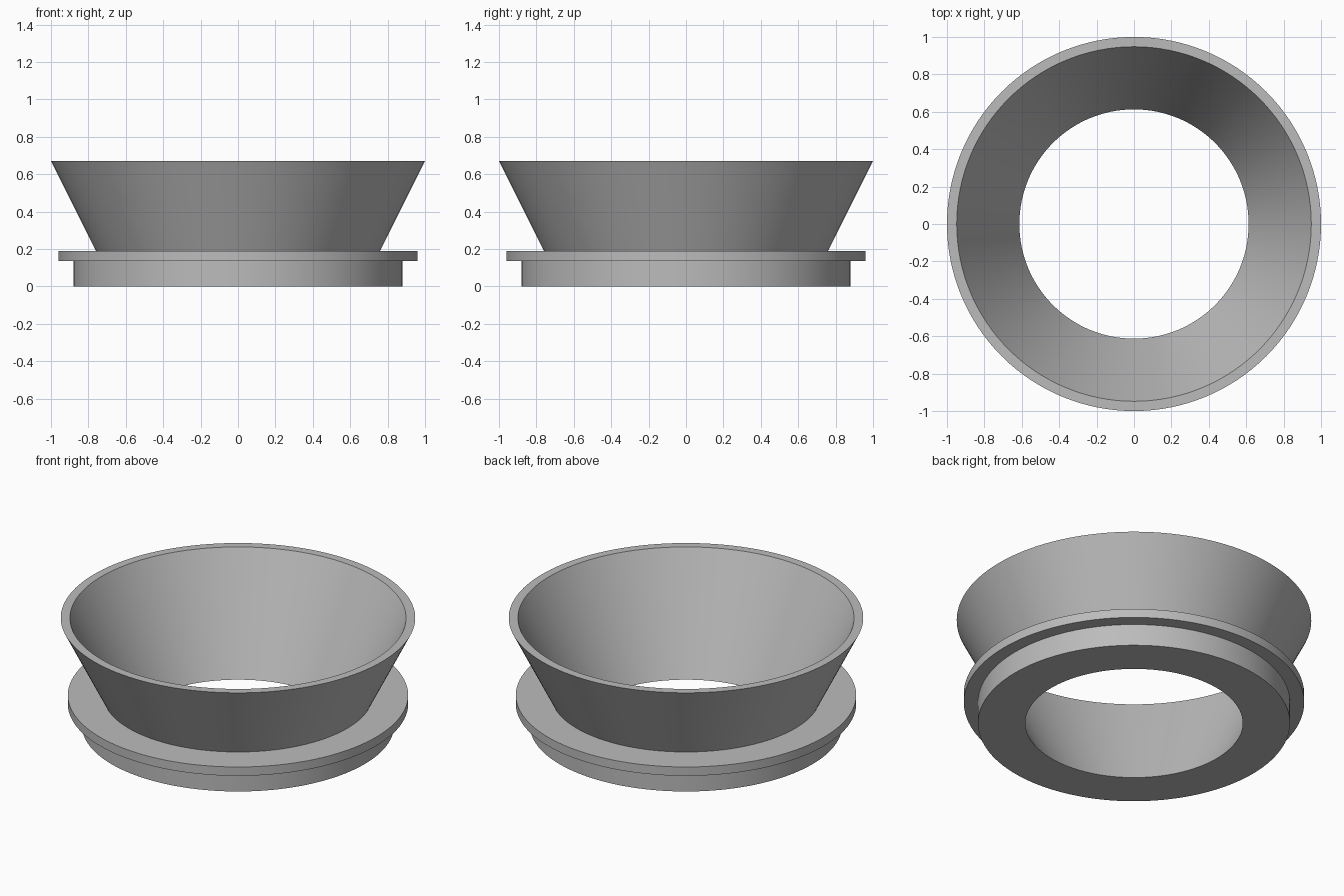
import bpy
import bmesh
import math

cube = bpy.data.objects.get("Cube")
if cube:
    bpy.data.objects.remove(cube, do_unlink=True)

# Plain grey for the whole part
grey = bpy.data.materials.new("grey")
grey.use_nodes = True
colour = (0.5, 0.5, 0.5, 1)
grey.diffuse_color = colour
grey.node_tree.nodes["Principled BSDF"].inputs["Base Color"].default_value = colour


def lathe(name, profile, segments=128):
    """Spin a closed (radius, height) outline around the z axis."""
    bm = bmesh.new()
    verts = [bm.verts.new((r, 0, z)) for r, z in profile]
    edges = [bm.edges.new((v, verts[i - 1])) for i, v in enumerate(verts)]
    bmesh.ops.spin(bm, geom=verts + edges, cent=(0, 0, 0), axis=(0, 0, 1),
                   angle=math.tau, steps=segments, use_merge=True)
    bmesh.ops.remove_doubles(bm, verts=bm.verts[:], dist=0.0001)
    bmesh.ops.recalc_face_normals(bm, faces=bm.faces[:])
    mesh = bpy.data.meshes.new(name)
    bm.to_mesh(mesh)
    bm.free()
    mesh.materials.append(grey)
    obj = bpy.data.objects.new(name, mesh)
    bpy.context.collection.objects.link(obj)
    bpy.ops.object.select_all(action='DESELECT')
    obj.select_set(True)
    bpy.context.view_layer.objects.active = obj
    bpy.ops.object.shade_smooth_by_angle(angle=math.radians(25))
    return obj


# Flared funnel wall, flange and base collar with one straight tapered bore
lathe("flanged_funnel", [
    (0.613, 0), (0.88, 0), (0.88, 0.135), (0.96, 0.135), (0.96, 0.19),
    (0.76, 0.19), (1, 0.67), (0.948, 0.67),
])
